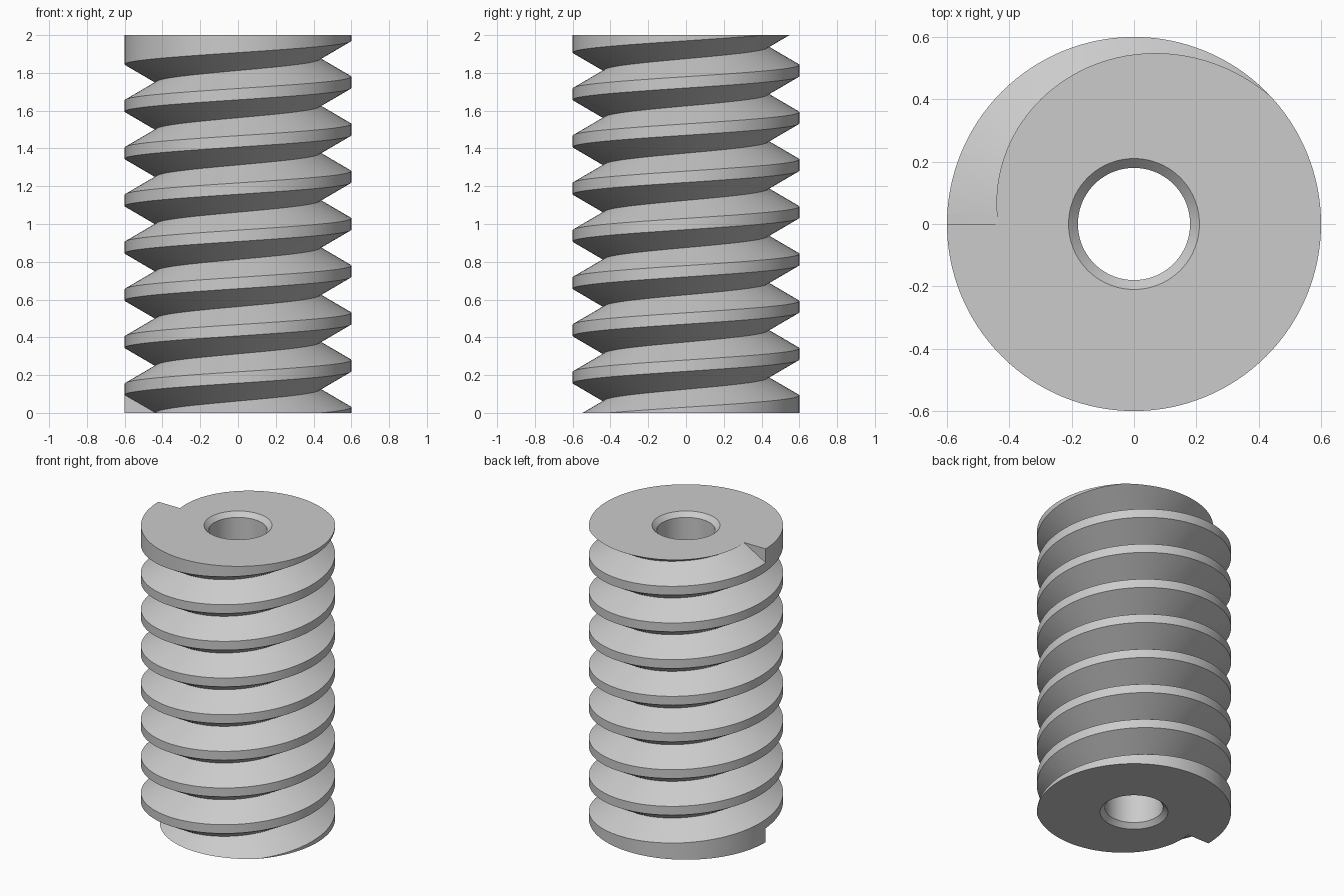
import bpy
import bmesh
from math import cos, sin, pi

SEGMENTS = 128          # steps per turn
HEIGHT, RADIUS, ROOT = 2.0, 0.6, 0.436
BORE, CHAMFER = 0.18, 0.03
PITCH, HALF_GROOVE = 0.25, 0.095

cube = bpy.data.objects.get("Cube")
if cube:
    bpy.data.objects.remove(cube, do_unlink=True)

steel = bpy.data.materials.new("grey steel")
steel.use_nodes = True
colour = (0.6, 0.6, 0.6, 1)
steel.diffuse_color = colour
steel.node_tree.nodes["Principled BSDF"].inputs["Base Color"].default_value = colour


def sweep(name, profile, steps, start=0.0, rise=0.0, closed=False):
    """Turn a closed (radius, z) profile about z, climbing by rise per turn."""
    bm = bmesh.new()
    rings = []
    for i in range(steps if closed else steps + 1):
        a = start + 2 * pi * i / SEGMENTS
        lift = rise * i / SEGMENTS
        rings.append([bm.verts.new((r * cos(a), r * sin(a), z + lift)) for r, z in profile])
    pairs = list(zip(rings, rings[1:]))
    if closed:
        pairs.append((rings[-1], rings[0]))
    else:
        bm.faces.new(rings[0])
        bm.faces.new(rings[-1])
    n = len(profile)
    for low, high in pairs:
        for k in range(n):
            bm.faces.new((low[k], low[(k + 1) % n], high[(k + 1) % n], high[k]))
    if rise:
        bmesh.ops.triangulate(bm, faces=bm.faces[:])
    bmesh.ops.recalc_face_normals(bm, faces=bm.faces[:])
    mesh = bpy.data.meshes.new(name)
    bm.to_mesh(mesh)
    bm.free()
    mesh.materials.append(steel)
    obj = bpy.data.objects.new(name, mesh)
    bpy.context.collection.objects.link(obj)
    return obj


# Solid cylinder with a chamfered through bore
mouth = BORE + CHAMFER
screw = sweep("worm_screw", [
    (BORE, CHAMFER), (mouth, 0), (RADIUS, 0),
    (RADIUS, HEIGHT), (mouth, HEIGHT), (BORE, HEIGHT - CHAMFER)],
    SEGMENTS, closed=True)

# V-shaped helical groove, a little wider than the cylinder
outer = RADIUS + 0.02
half = HALF_GROOVE * (outer - ROOT) / (RADIUS - ROOT)
turns = round(HEIGHT / PITCH)
cutter = sweep("groove_cutter", [(ROOT, 0), (outer, -half), (outer, half)],
               turns * SEGMENTS, start=pi, rise=PITCH)
cutter.hide_render = True

# Cut the thread, then drop the cutter
cut = screw.modifiers.new("thread", "BOOLEAN")
cut.operation = "DIFFERENCE"
cut.solver = "EXACT"
cut.object = cutter
bpy.ops.object.select_all(action="DESELECT")
screw.select_set(True)
bpy.context.view_layer.objects.active = screw
bpy.ops.object.modifier_apply(modifier=cut.name)
bpy.data.objects.remove(cutter, do_unlink=True)
bpy.ops.object.shade_smooth_by_angle(angle=pi / 6)
